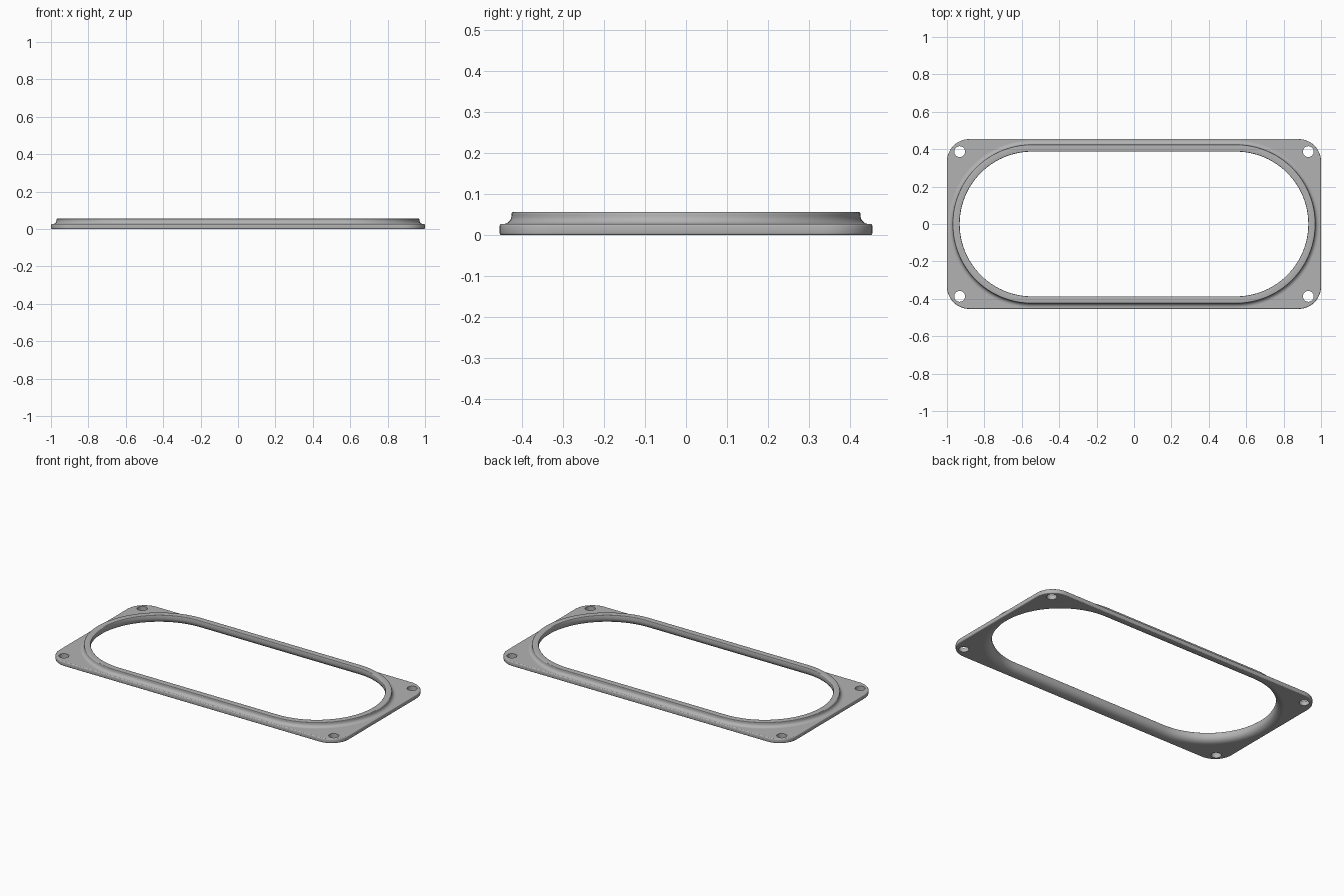
import bpy, bmesh, math

cube = bpy.data.objects.get("Cube")
if cube:
    bpy.data.objects.remove(cube)

HALF_X, HALF_Y, CORNER = 1.0, 0.454, 0.12
PLATE, TOP = 0.027, 0.056
STRAIGHT = 0.545            # half length of the straight part of the opening
BEVEL = 0.005
HOLE_X, HOLE_Y, HOLE_R = 0.932, 0.387, 0.029

bm = bmesh.new()


def outline(core_x, core_y, radius, z, steps, cx=0, cy=0):
    """Rounded rectangle loop: a core box grown by a radius."""
    points = []
    for corner, (sx, sy) in enumerate([(1, 1), (-1, 1), (-1, -1), (1, -1)]):
        for i in range(steps + 1):
            a = (corner + i / steps) * math.pi / 2
            p = (cx + sx * core_x + radius * math.cos(a),
                 cy + sy * core_y + radius * math.sin(a), z)
            if not points or math.dist(p, points[-1]) > 1e-5:
                points.append(p)
    if math.dist(points[0], points[-1]) < 1e-5:
        points.pop()
    return [bm.verts.new(p) for p in points]


def loop_edges(loop):
    return [bm.edges.get((v, loop[i - 1])) for i, v in enumerate(loop)]


def skin(loops):
    """Join successive loops and return the first and last edge rings."""
    for a, b in zip(loops, loops[1:]):
        for i in range(len(a)):
            face = bm.faces.new((a[i - 1], a[i], b[i], b[i - 1]))
            face.smooth = True
    return loop_edges(loops[0]), loop_edges(loops[-1])


def arc(cx, cz, rx, rz, start, end, steps):
    angles = [math.radians(start + (end - start) * i / steps) for i in range(steps + 1)]
    return [(cx + rx * math.cos(a), cz + rz * math.sin(a)) for a in angles]


# Outer rim of the plate with softened edges
rim = arc(-BEVEL, PLATE - BEVEL, BEVEL, BEVEL, 90, 0, 3)
rim += arc(-BEVEL, BEVEL, BEVEL, BEVEL, 0, -90, 3)
walls = [skin([outline(HALF_X - CORNER, HALF_Y - CORNER, CORNER + d, z, 12) for d, z in rim])]

# Raised lip: outer fillet, rounded crest, inner wall and rounded underside
lip = arc(0.446, 0.047, 0.021, 0.02, 270, 180, 6)
lip += arc(0.421, TOP - 0.004, 0.004, 0.004, 0, 90, 3)
lip += arc(0.391, TOP - 0.004, 0.004, 0.004, 90, 180, 3)
lip += arc(0.43, 0.036, 0.043, 0.036, 180, 270, 6)
walls.append(skin([outline(STRAIGHT, 0, r, z, 24) for r, z in lip]))

# Screw holes in the corners
for sx in (-1, 1):
    for sy in (-1, 1):
        walls.append(skin([outline(0, 0, HOLE_R, z, 6, sx * HOLE_X, sy * HOLE_Y)
                           for z in (PLATE, 0)]))

# Flat top and bottom of the plate, filled between the loops
for side, normal in ((0, (0, 0, 1)), (1, (0, 0, -1))):
    edges = [e for wall in walls for e in wall[side]]
    bmesh.ops.triangle_fill(bm, use_beauty=True, use_dissolve=False, edges=edges, normal=normal)

bmesh.ops.recalc_face_normals(bm, faces=bm.faces[:])
for e in bm.edges:
    flat_side = any(not f.smooth for f in e.link_faces)
    e.smooth = not flat_side and e.calc_face_angle(0) < math.radians(35)

mesh = bpy.data.meshes.new("bezel_frame")
bm.to_mesh(mesh)
bm.free()
frame = bpy.data.objects.new("bezel_frame", mesh)
bpy.context.collection.objects.link(frame)

# Plain grey finish
grey = bpy.data.materials.new("plain_grey")
grey.use_nodes = True
grey.diffuse_color = (0.45, 0.45, 0.45, 1)
grey.node_tree.nodes["Principled BSDF"].inputs["Base Color"].default_value = (0.45, 0.45, 0.45, 1)
mesh.materials.append(grey)
